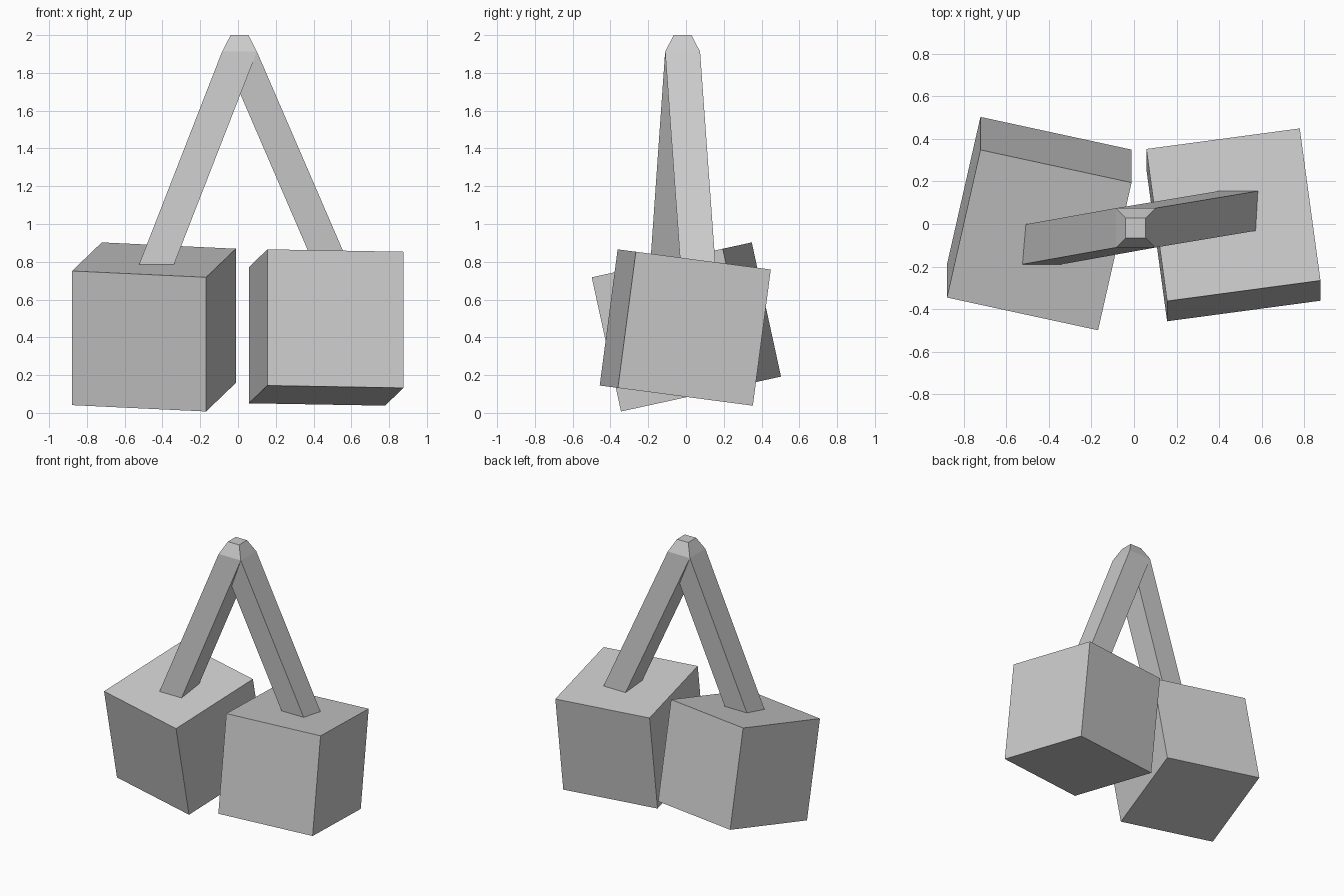
import bpy, bmesh
from math import radians
from mathutils import Matrix, Vector

if "Cube" in bpy.data.objects:
    bpy.data.objects.remove(bpy.data.objects["Cube"])

CUBE = 0.727           # edge length of each hanging block
TOP = (0.008, -0.018)  # centre of the apex
HALF = 0.0925          # half width of the square bars
JOINT_Z = 1.912        # height where bars meet the cap


def finish(name, bm):
    bmesh.ops.recalc_face_normals(bm, faces=bm.faces[:])
    mesh = bpy.data.meshes.new(name)
    bm.to_mesh(mesh)
    bm.free()
    obj = bpy.data.objects.new(name, mesh)
    bpy.context.collection.objects.link(obj)
    return obj


def block(name, centre, tilt, spin):
    bm = bmesh.new()
    bmesh.ops.create_cube(bm, size=CUBE)
    obj = finish(name, bm)
    obj.matrix_world = (Matrix.Translation(centre)
                        @ Matrix.Rotation(radians(tilt), 4, 'X')
                        @ Matrix.Rotation(radians(spin), 4, 'Z'))


def square_loft(name, low, low_half, high, high_half):
    """Solid between two level squares, given by centre and half width."""
    bm = bmesh.new()
    rings = []
    for c, h in ((low, low_half), (high, high_half)):
        rings.append([bm.verts.new(Vector(c) + Vector((sx * h, sy * h, 0)))
                      for sx, sy in ((-1, -1), (1, -1), (1, 1), (-1, 1))])
    bm.faces.new(rings[0])
    bm.faces.new(rings[1])
    for i in range(4):
        j = (i + 1) % 4
        bm.faces.new((rings[0][i], rings[0][j], rings[1][j], rings[1][i]))
    return finish(name, bm)


# Tilted blocks
block("left_block", (-0.445, 0.002, 0.455), 12.3, -12.5)
block("right_block", (0.467, -0.004, 0.452), -7.5, 7.7)

# Slanted bars, sheared from the apex down into the blocks
joint = Vector((*TOP, JOINT_Z))
for name, slope in (("left_bar", (-0.390, -0.070)), ("right_bar", (0.432, 0.072))):
    drop = JOINT_Z - 0.5
    foot = joint + Vector((slope[0] * drop, slope[1] * drop, -drop))
    square_loft(name, foot, HALF, joint, HALF)

# Tapered cap at the apex
square_loft("apex_cap", joint, HALF, (*TOP, 2.0), 0.047)
